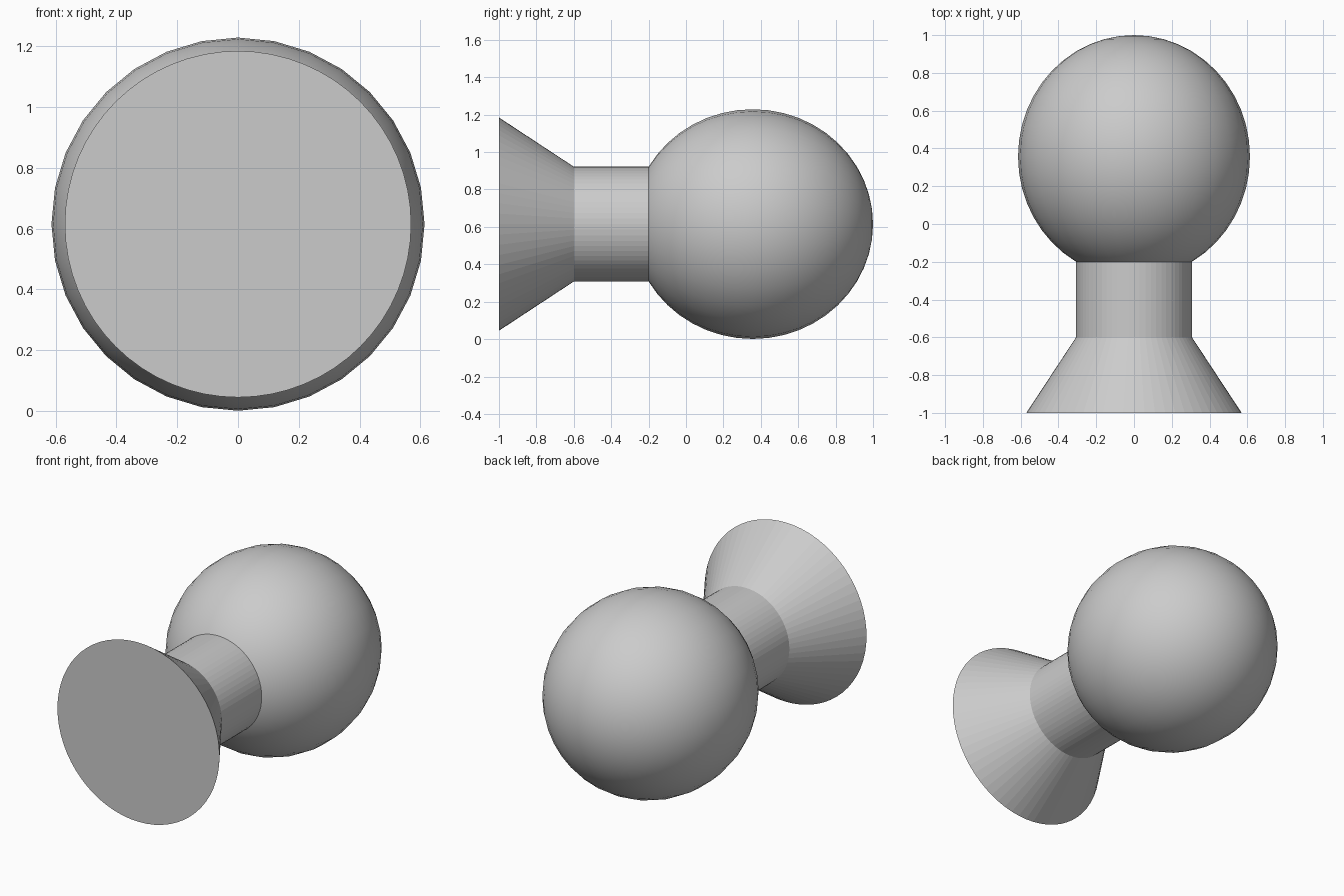
import bpy
import math
from math import radians
from mathutils import Matrix

# Remove the default cube
cube = bpy.data.objects.get("Cube")
if cube:
    bpy.data.objects.remove(cube, do_unlink=True)

AXIS_Z = 0.615
NECK_R = 0.307

grey = bpy.data.materials.new("light_grey")
grey.use_nodes = True
grey.diffuse_color = (0.6, 0.6, 0.6, 1)
grey.node_tree.nodes["Principled BSDF"].inputs["Base Color"].default_value = (0.6, 0.6, 0.6, 1)


def finish(name, smooth_angle):
    """Name the active part, colour it and shade it."""
    ob = bpy.context.object
    ob.name = ob.data.name = name
    ob.data.materials.append(grey)
    bpy.ops.object.shade_smooth_by_angle(angle=radians(smooth_angle))
    return ob


def drum(name, y_front, y_back, r_front, r_back):
    """Round section along the y axis between two radii."""
    bpy.ops.mesh.primitive_cone_add(
        vertices=64, radius1=r_front, radius2=r_back, depth=y_back - y_front,
        location=(0, (y_front + y_back) / 2, AXIS_Z), rotation=(radians(-90), 0, 0))
    return finish(name, 3)


# Flared base and straight neck
drum("flared_base", -1.0, -0.6, 0.57, NECK_R)
drum("neck", -0.6, -0.2, NECK_R, NECK_R)

# Ball, slightly stretched along the neck
bpy.ops.mesh.primitive_uv_sphere_add(
    segments=32, ring_count=24, radius=1, location=(0, 0.357, AXIS_Z),
    rotation=(radians(-90), 0, 0))
ball = bpy.context.object
ball.data.transform(Matrix.Diagonal((0.614, 0.614, 0.643, 1)))
finish("ball", 40)
